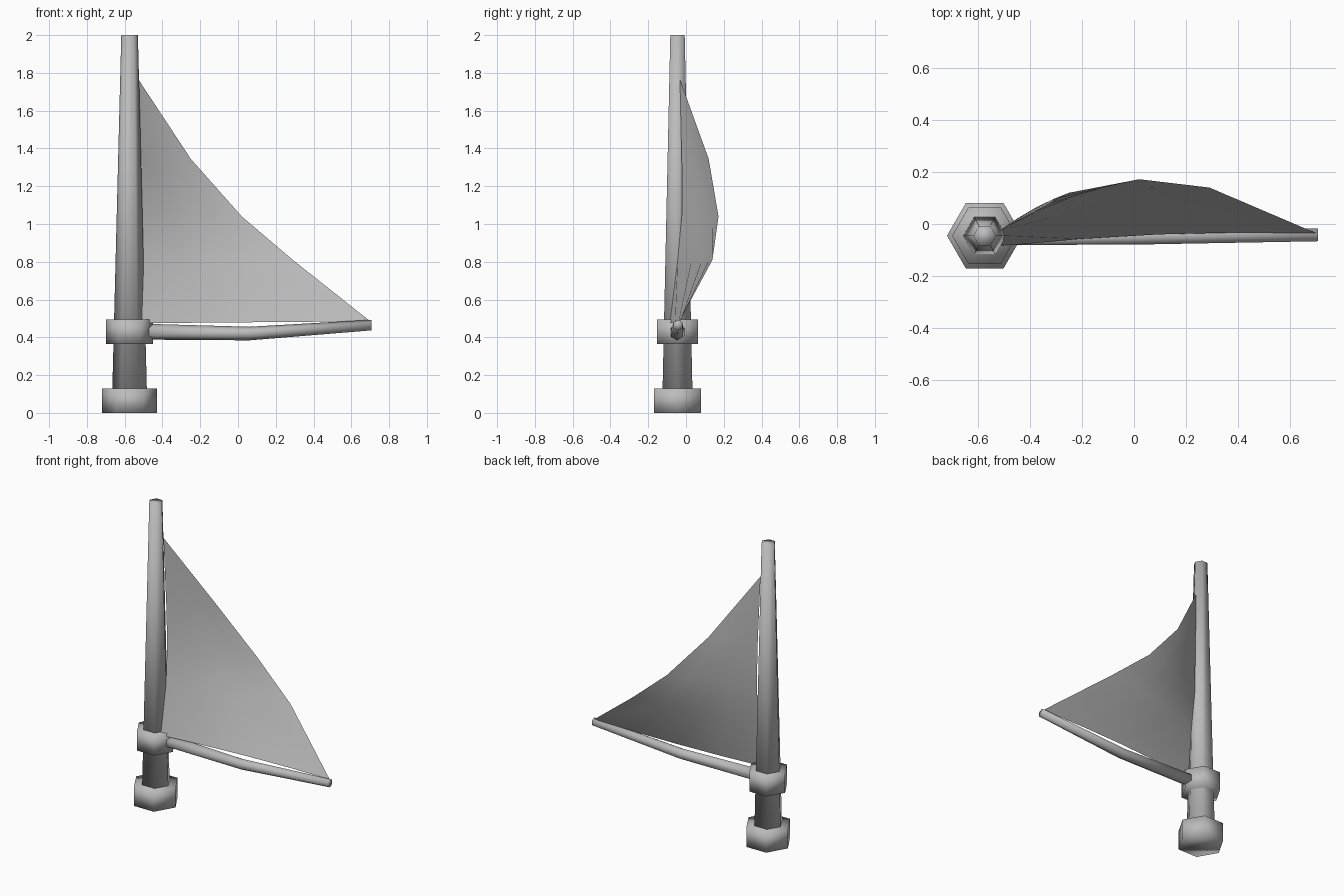
import bpy, bmesh, math
from mathutils import Vector

if "Cube" in bpy.data.objects:
    bpy.data.objects.remove(bpy.data.objects["Cube"])

MAST_X, MAST_Y = -0.574, -0.045

grey = bpy.data.materials.new("plain grey")
grey.diffuse_color = (0.5, 0.5, 0.5, 1)
grey.use_nodes = True
grey.node_tree.nodes["Principled BSDF"].inputs["Base Color"].default_value = grey.diffuse_color


def finish(name, bm):
    me = bpy.data.meshes.new(name)
    bm.to_mesh(me)
    bm.free()
    for p in me.polygons:
        p.use_smooth = True
    me.materials.append(grey)
    ob = bpy.data.objects.new(name, me)
    bpy.context.collection.objects.link(ob)
    return ob


def hex_tube(name, stations, u, v):
    """Six-sided capped tube; stations are (centre, radius), u and v span the section."""
    bm = bmesh.new()
    rings = []
    for c, r in stations:
        rings.append([bm.verts.new(Vector(c) + r * (u * math.cos(i * math.pi / 3)
                                                   + v * math.sin(i * math.pi / 3)))
                      for i in range(6)])
    for a, b in zip(rings, rings[1:]):
        for i in range(6):
            j = (i + 1) % 6
            bm.faces.new((a[i], a[j], b[j], b[i]))
    bm.faces.new(rings[0][::-1])
    bm.faces.new(rings[-1])
    bmesh.ops.recalc_face_normals(bm, faces=bm.faces)
    return finish(name, bm)


def upright(name, levels):
    return hex_tube(name, [((MAST_X, MAST_Y, z), r) for z, r in levels],
                    Vector((1, 0, 0)), Vector((0, 1, 0)))


# Mast with its foot block and the boom collar
upright("mast_foot", [(0, 0.145), (0.13, 0.145)])
upright("mast", [(0.1, 0.092), (2.0, 0.044)])
upright("boom_collar", [(0.365, 0.125), (0.495, 0.125)])

# Boom, slightly bent upward at its outer half
hex_tube("boom", [((-0.50, -0.045, 0.43), 0.042),
                  ((0.06, -0.047, 0.42), 0.036),
                  ((0.707, -0.042, 0.465), 0.028)],
         Vector((0, 0, 1)), Vector((0, 1, 0)))

# Sail: rows run from the mast edge to the free edge, the last row is the foot
luff = [(-0.527, -0.032, 1.765), (-0.512, -0.022, 1.30), (-0.507, -0.022, 1.05),
        (-0.499, -0.045, 0.80), (-0.51, -0.085, 0.475)]
leech = [luff[0], (-0.25, 0.12, 1.345), (0.02, 0.172, 1.04),
         (0.29, 0.14, 0.81), (0.70, -0.035, 0.485)]
belly = [0, 0.012, 0.025, 0.035, 0.02]
STEPS = 4
bm = bmesh.new()
head = bm.verts.new(luff[0])
rows = [[head] * (STEPS + 1)]
for a, b, d in zip(luff[1:], leech[1:], belly[1:]):
    row = []
    for k in range(STEPS + 1):
        t = k / STEPS
        p = Vector(a).lerp(Vector(b), t)
        p.y += d * 4 * t * (1 - t)
        row.append(bm.verts.new(p))
    rows.append(row)
for a, b in zip(rows, rows[1:]):
    for k in range(STEPS):
        corners = list(dict.fromkeys((a[k], b[k], b[k + 1], a[k + 1])))
        bm.faces.new(corners)
finish("sail", bm)
